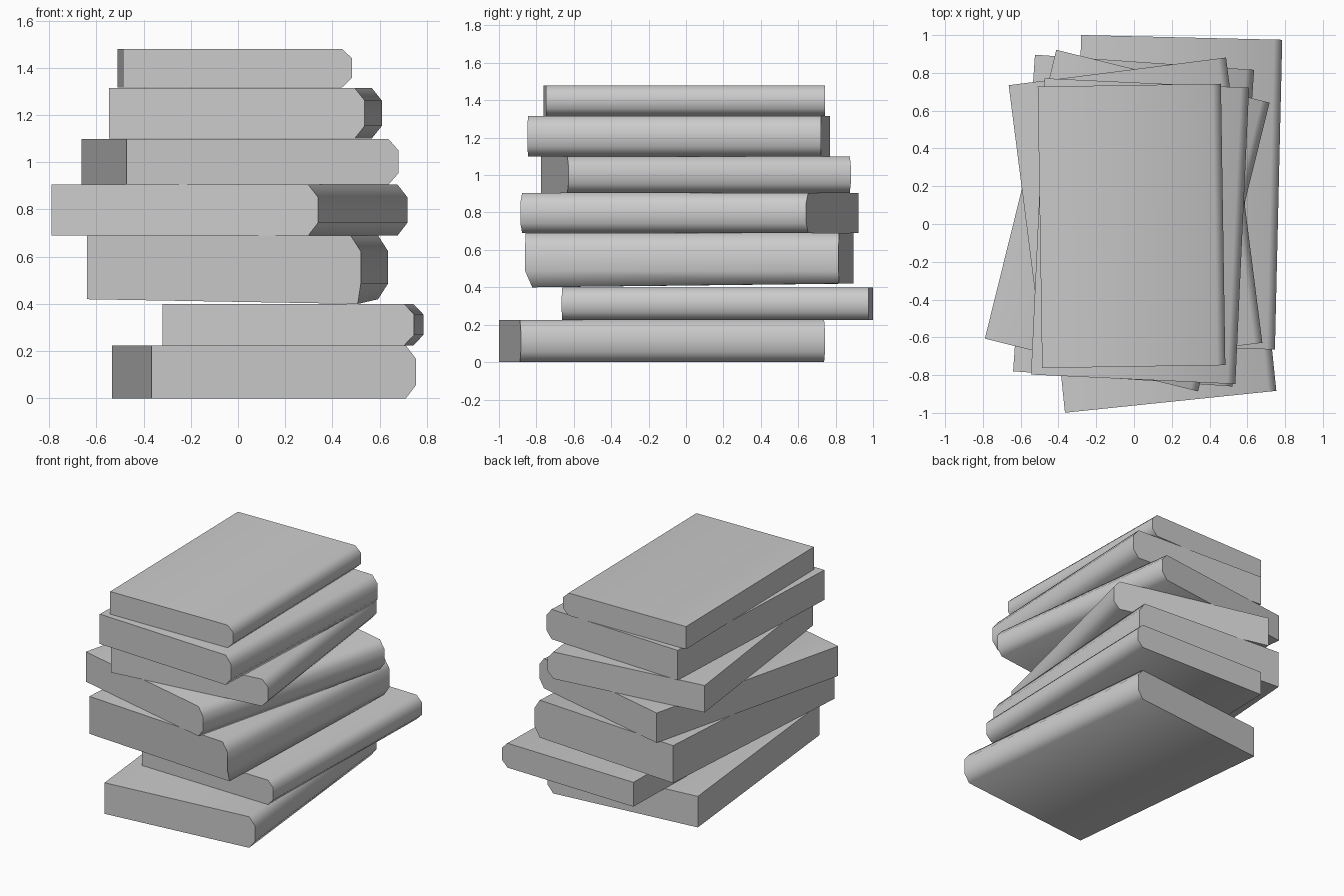
import bpy
import bmesh
from math import radians
from mathutils import Matrix, Vector

cube = bpy.data.objects.get("Cube")
if cube:
    bpy.data.objects.remove(cube, do_unlink=True)

grey = bpy.data.materials.new("plain grey")
grey.use_nodes = True
colour = (0.6, 0.6, 0.6, 1)
grey.diffuse_color = colour
grey.node_tree.nodes["Principled BSDF"].inputs["Base Color"].default_value = colour


def make_book(name, centre, width, length, bottom, top, turn, bent_corner=None):
    """Extrude a cover profile with a bevelled spine on +x, then turn it."""
    height = top - bottom
    bevel_x, bevel_z = 0.043, height * 0.25
    half = width / 2
    profile = [(-half, 0), (half - bevel_x, 0), (half, bevel_z),
               (half, height - bevel_z), (half - bevel_x, height), (-half, height)]
    bm = bmesh.new()
    front = [bm.verts.new((x, -length / 2, z)) for x, z in profile]
    back = [bm.verts.new((x, length / 2, z)) for x, z in profile]
    caps = [bm.faces.new(front), bm.faces.new(back[::-1])]
    sides = []
    for i in range(len(profile)):
        j = (i + 1) % len(profile)
        sides.append(bm.faces.new((front[j], front[i], back[i], back[j])))
    bmesh.ops.recalc_face_normals(bm, faces=bm.faces)

    # Rounded spine, crisp page ends and fore edge
    for face in sides:
        face.smooth = True
    for face in caps + [sides[-1]]:
        for edge in face.edges:
            edge.smooth = False

    turned = Matrix.Rotation(radians(turn), 4, "Z")
    bmesh.ops.transform(bm, verts=bm.verts, matrix=turned)
    if bent_corner:
        front[1].co += Vector(bent_corner)

    mesh = bpy.data.meshes.new(name)
    bm.to_mesh(mesh)
    bm.free()
    mesh.materials.append(grey)
    book = bpy.data.objects.new(name, mesh)
    book.location = (*centre, bottom)
    bpy.context.collection.objects.link(book)


# Stack of books, from the bottom up
make_book("bottom_book", (0.11, -0.128), 1.125, 1.635, 0, 0.224, 5.9)
make_book("second_book", (0.233, 0.168), 1.065, 1.64, 0.224, 0.4, -1.35)
make_book("third_book", (-0.002, 0.018), 1.163, 1.68, 0.42, 0.69, -3.95,
          bent_corner=(0.03, 0.035, -0.02))
make_book("fourth_book", (-0.036, 0.018), 1.163, 1.575, 0.69, 0.905, -13.9)
make_book("fifth_book", (0.008, 0.053), 1.16, 1.522, 0.905, 1.099, 7.25)
make_book("sixth_book", (0.032, -0.038), 1.083, 1.57, 1.1, 1.315, -2.65)
make_book("top_book", (-0.013, -0.01), 0.97, 1.49, 1.317, 1.48, 0.9)
